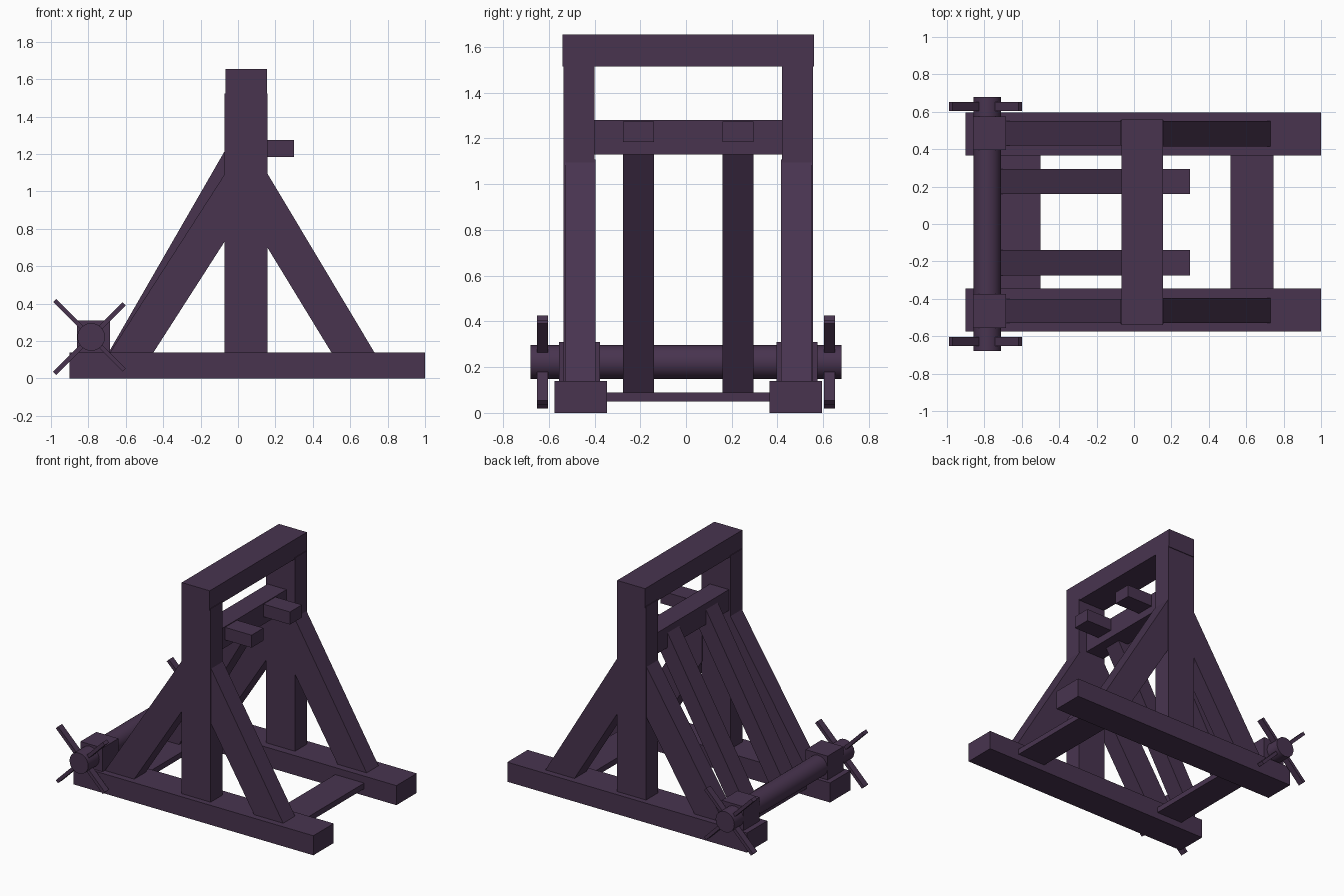
import bpy, math
from mathutils import Matrix

if "Cube" in bpy.data.objects:
    bpy.data.objects.remove(bpy.data.objects["Cube"])

wood = bpy.data.materials.new("dark_wood")
wood.diffuse_color = (0.065, 0.034, 0.078, 1)
wood.use_nodes = True
wood.node_tree.nodes["Principled BSDF"].inputs["Base Color"].default_value = wood.diffuse_color


def prism(name, profile, y0, y1):
    """Extrude an x-z profile from y0 to y1."""
    n = len(profile)
    area = sum(profile[i][0] * profile[(i + 1) % n][1] - profile[(i + 1) % n][0] * profile[i][1]
               for i in range(n))
    if area < 0:
        profile = profile[::-1]
    verts = [(x, y, z) for y in (y0, y1) for x, z in profile]
    faces = [tuple(range(n)), tuple(range(2 * n - 1, n - 1, -1))]
    faces += [(i, i + n, (i + 1) % n + n, (i + 1) % n) for i in range(n)]
    mesh = bpy.data.meshes.new(name)
    mesh.from_pydata(verts, [], faces)
    mesh.materials.append(wood)
    ob = bpy.data.objects.new(name, mesh)
    bpy.context.collection.objects.link(ob)
    return ob


def box(name, x0, x1, y0, y1, z0, z1):
    return prism(name, [(x0, z0), (x1, z0), (x1, z1), (x0, z1)], y0, y1)


CY = 0.01                      # frame centre line
AX, AZ = -0.785, 0.222         # winch axle

for side, s in (("front", -1), ("back", 1)):
    def span(a, b):
        return sorted((CY + s * a, CY + s * b))

    # side frame: rail, post and two raking braces
    box(side + "_rail", -0.9, 1.0, *span(0.355, 0.585), 0, 0.14)
    box(side + "_post", -0.072, 0.158, *span(0.41, 0.545), 0.13, 1.525)
    prism(side + "_left_brace", [(-0.69, 0.13), (-0.458, 0.13), (-0.06, 0.75), (-0.06, 1.11)],
          *span(0.41, 0.54))
    prism(side + "_right_brace", [(0.735, 0.13), (0.505, 0.13), (0.15, 0.712), (0.15, 1.108)],
          *span(0.405, 0.54))

    # sloping arm with its stub through the crossbar
    arm = span(0.15, 0.285)
    prism(side + "_arm", [(-0.72, 0.09), (-0.58, 0.09), (0.04, 1.165), (0.04, 1.27), (-0.04, 1.27)], *arm)
    box(side + "_arm_stub", -0.03, 0.3, *arm, 1.185, 1.275)

    # winch bearing and spokes
    box(side + "_bearing", -0.86, -0.685, *span(0.385, 0.565), 0.13, 0.31)
    y = s * 0.628
    for i in range(4):
        spoke = box(f"{side}_spoke_{i + 1}", 0.0, 0.275 if i in (1, 2) else 0.25,
                    -0.024, 0.024, -0.012, 0.012)
        spoke.data.transform(Matrix.Translation((AX, y, AZ)) @
                             Matrix.Rotation(math.radians(45 + 90 * i), 4, 'Y'))

# beams joining the two sides
box("top_beam", -0.068, 0.154, -0.54, 0.56, 1.515, 1.655)
box("crossbar", -0.06, 0.09, -0.41, 0.43, 1.13, 1.28)
box("left_tie", -0.715, -0.5, -0.36, 0.38, 0.05, 0.09)
box("right_tie", 0.515, 0.745, -0.36, 0.38, 0.05, 0.09)

# winch axle
bpy.ops.mesh.primitive_cylinder_add(vertices=24, radius=0.074, depth=1.36,
                                    location=(AX, 0, AZ), rotation=(math.pi / 2, 0, 0))
axle = bpy.context.object
axle.name = "winch_axle"
axle.data.materials.append(wood)
bpy.ops.object.shade_smooth_by_angle(angle=math.radians(30))
